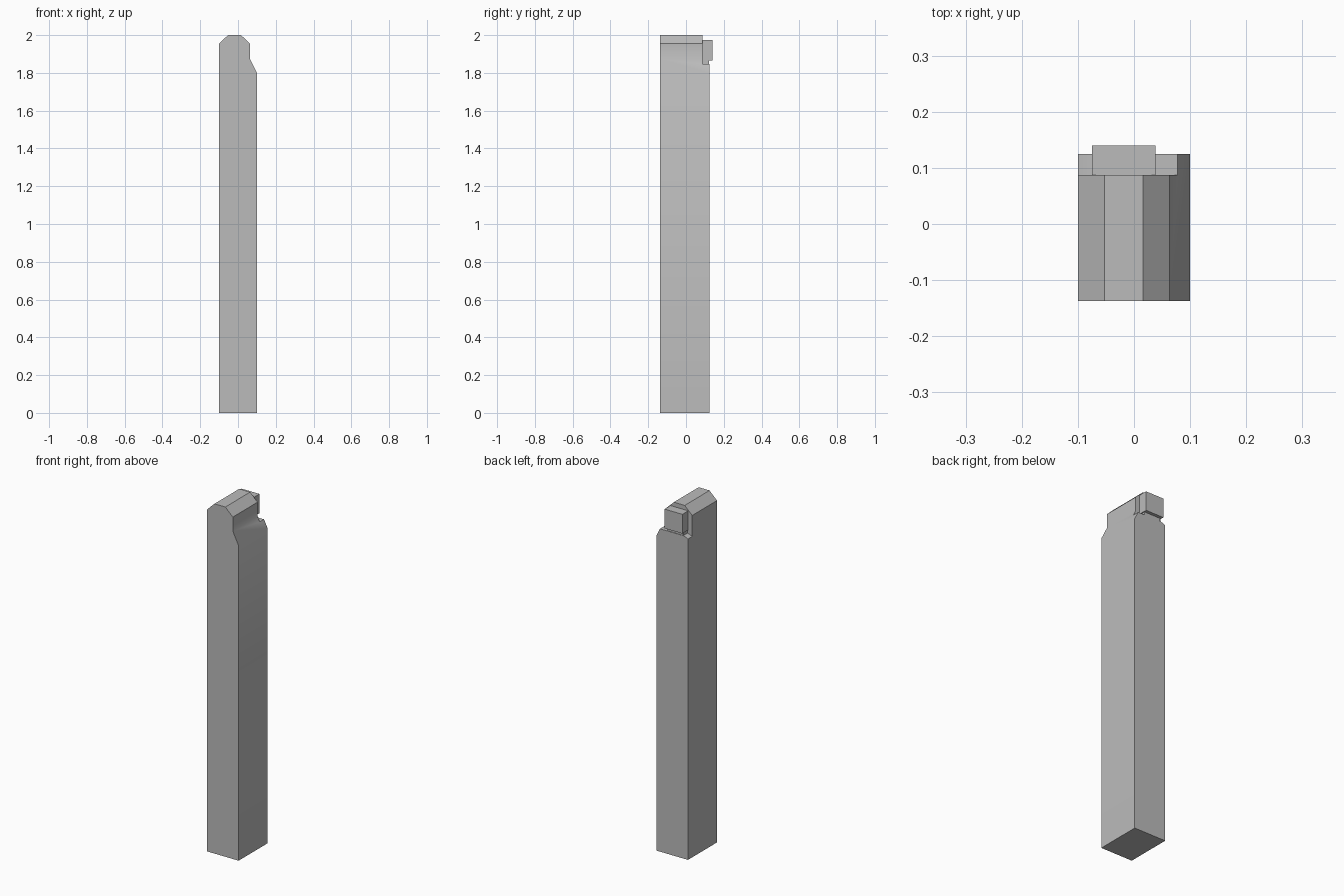
import bpy
import bmesh

cube = bpy.data.objects.get("Cube")
if cube:
    bpy.data.objects.remove(cube, do_unlink=True)

GREY = (0.5, 0.5, 0.5, 1)
grey = bpy.data.materials.new("plain grey")
grey.use_nodes = True
grey.diffuse_color = GREY
grey.node_tree.nodes["Principled BSDF"].inputs["Base Color"].default_value = GREY


def prism(name, profile, y0, y1):
    """Extrude an (x, z) outline from y0 to y1."""
    bm = bmesh.new()
    face = bm.faces.new([bm.verts.new((x, y0, z)) for x, z in profile])
    side = bmesh.ops.extrude_face_region(bm, geom=[face])["geom"]
    verts = [v for v in side if isinstance(v, bmesh.types.BMVert)]
    bmesh.ops.translate(bm, verts=verts, vec=(0, y1 - y0, 0))
    bmesh.ops.recalc_face_normals(bm, faces=bm.faces)
    mesh = bpy.data.meshes.new(name)
    bm.to_mesh(mesh)
    bm.free()
    mesh.materials.append(grey)
    obj = bpy.data.objects.new(name, mesh)
    bpy.context.collection.objects.link(obj)
    return obj


def rect(x0, x1, z0, z1):
    return [(x0, z0), (x1, z0), (x1, z1), (x0, z1)]


# Shaft with chamfered top and a relieved left shoulder
shaft = prism("shaft", [(-0.1, 0), (0.1, 0), (0.1, 1.8), (0.063, 1.875),
                        (0.063, 1.955), (0.016, 2), (-0.053, 2), (-0.1, 1.955)],
              -0.137, 0.125)

# Pocket cut into the rear top, with a floor that falls away at the right edge
pocket = prism("pocket_cutter", [(-0.2, 1.78), (-0.1, 1.835), (-0.085, 1.842),
                                 (-0.07, 1.846), (0.2, 1.846), (0.2, 2.1), (-0.2, 2.1)],
               0.087, 0.2)
pocket.hide_render = True
cut = shaft.modifiers.new("pocket", "BOOLEAN")
cut.operation = "DIFFERENCE"
cut.solver = "EXACT"
cut.object = pocket
bpy.context.view_layer.objects.active = shaft
shaft.select_set(True)
bpy.ops.object.modifier_apply(modifier=cut.name)
bpy.data.objects.remove(pocket, do_unlink=True)

# Cutting insert standing proud of the rear, on a shim seated in the pocket
prism("insert", rect(-0.075, 0.038, 1.865, 1.975), 0.087, 0.14)
prism("insert_seat", rect(-0.07, 0.033, 1.84, 1.87), 0.087, 0.122)

bpy.ops.object.shade_smooth_by_angle()
